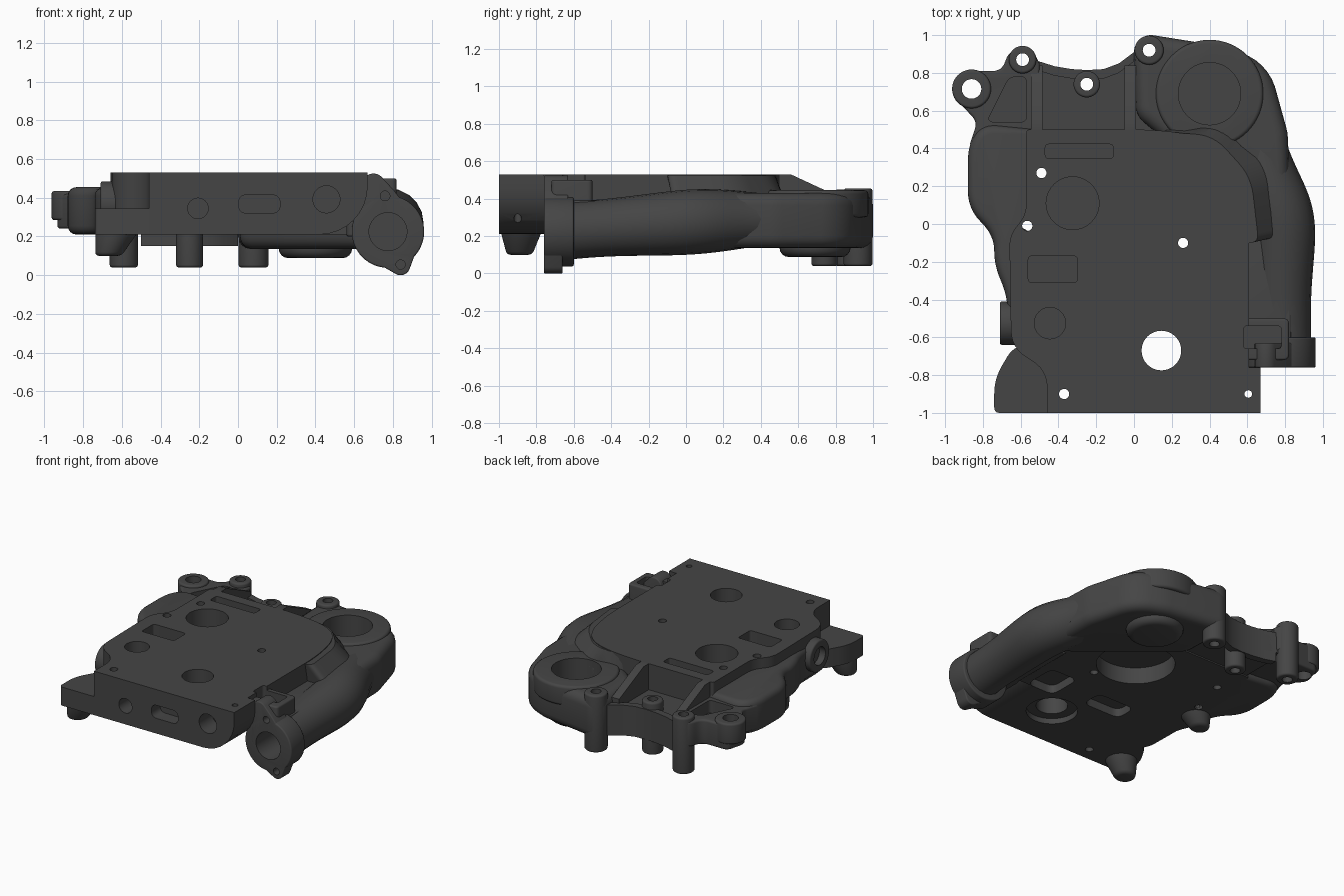
import bpy, bmesh, math
from mathutils import Vector, geometry

if "Cube" in bpy.data.objects:
    bpy.data.objects.remove(bpy.data.objects["Cube"])

mat = bpy.data.materials.new("dark_cast_metal")
mat.diffuse_color = (0.06, 0.06, 0.06, 1)
mat.use_nodes = True
mat.node_tree.nodes["Principled BSDF"].inputs["Base Color"].default_value = mat.diffuse_color


def rounded(pts, seg=6):
    """Corner points (u, v, radius) -> outline with soft corners."""
    out, n = [], len(pts)
    for i, p in enumerate(pts):
        c = Vector(p[:2])
        r = p[2] if len(p) > 2 else 0
        if r == 0:
            out.append(c)
            continue
        a, b = Vector(pts[i - 1][:2]) - c, Vector(pts[(i + 1) % n][:2]) - c
        a = c + a.normalized() * min(r, a.length * .49)
        b = c + b.normalized() * min(r, b.length * .49)
        for k in range(seg + 1):
            t = k / seg
            out.append(a * (1 - t) ** 2 + c * 2 * t * (1 - t) + b * t * t)
    return out


def circle(u, v, r, n=40):
    return [Vector((u + r * math.cos(k * math.tau / n), v + r * math.sin(k * math.tau / n))) for k in range(n)]


def rect(u, v, w, h, r=0.0):
    return rounded([(u + sx * w / 2, v + sy * h / 2, r) for sx, sy in ((-1, -1), (1, -1), (1, 1), (-1, 1))])


def hull(*discs):
    pts = [p for d in discs for p in circle(*d)]
    return [pts[i] for i in geometry.convex_hull_2d(pts)]


def prism(name, outline, lo, hi, bevel=0, axis='z', top=None):
    """Extrude an outline along an axis, optionally to another top outline."""
    def place(p, w):
        return {'z': (p[0], p[1], w), 'y': (p[0], w, p[1]), 'x': (w, p[0], p[1])}[axis]
    bm = bmesh.new()
    a = [bm.verts.new(place(p, lo)) for p in outline]
    b = [bm.verts.new(place(p, hi)) for p in (top or outline)]
    n = len(a)
    bm.faces.new(a)
    bm.faces.new(b)
    for i in range(n):
        bm.faces.new((a[i], a[(i + 1) % n], b[(i + 1) % n], b[i]))
    bmesh.ops.recalc_face_normals(bm, faces=bm.faces)
    if bevel:
        rims = [e for e in bm.edges if (e.verts[0] in a) == (e.verts[1] in a)]
        bmesh.ops.bevel(bm, geom=rims, offset=bevel, segments=4, profile=.5, affect='EDGES', clamp_overlap=False)
    me = bpy.data.meshes.new(name)
    bm.to_mesh(me)
    bm.free()
    ob = bpy.data.objects.new(name, me)
    bpy.context.collection.objects.link(ob)
    return ob


def cut(targets, *shape, **kw):
    """Subtract a prism from each target, then remove it."""
    c = prism("cutter", *shape, **kw)
    c.hide_render = True
    for t in targets:
        m = t.modifiers.new("cut", 'BOOLEAN')
        m.object, m.operation, m.solver = c, 'DIFFERENCE', 'EXACT'
        new = bpy.data.meshes.new_from_object(t.evaluated_get(bpy.context.evaluated_depsgraph_get()))
        t.modifiers.clear()
        t.data = new
    bpy.data.objects.remove(c)


# Main body slab
body = prism("main_body", rounded([
    (-.46, -1), (-.46, -.77, .1), (-.65, -.66, .1), (-.66, -.06, .06), (-.57, .05, .06), (-.57, .5, .02),
    (.12, .5, .12), (.4, .46, .14), (.55, .33, .14), (.61, .05, .14), (.61, -.76), (.67, -.76), (.67, -1)]), .21, .53)

# Lower side casting, corner flange and tapered feet
side = prism("side_casting", rounded([
    (-.5, .5), (-.8, .53, .08), (-.88, .42, .1), (-.88, .08, .1), (-.74, -.06, .1), (-.74, -.22, .1),
    (-.67, -.38, .1), (-.66, -.62), (-.5, -.62)]), .21, .455, .045)
prism("corner_flange", rounded([
    (-.4, -1), (-.74, -1, .03), (-.74, -.82, .08), (-.64, -.65, .06), (-.4, -.62)]), .21, .345)
prism("corner_foot", circle(-.67, -.89, .068), .1, .24, .02, top=circle(-.62, -.88, .115))
prism("side_foot", circle(-.67, -.12, .06), .13, .24, .02, top=circle(-.62, -.12, .11))

# Side port
port = prism("side_port", circle(-.525, .37, .115), -.71, -.55, .012, 'x')
cut([port], circle(-.525, .37, .065), -.8, -.6, axis='x')

# Rear bracket, arched wall and sloping ribs
arc = [(-.5, .86), (-.42, .835), (-.33, .82), (-.25, .815), (-.16, .82), (-.08, .85), (0, .91)]
bracket = prism("rear_bracket", [Vector(p) for p in [(-.55, .45), (-.55, .86)] + arc + [(.1, .97), (.15, .45)]], .22, .34)
wall = prism("arched_wall", [Vector(p) for p in arc] + [Vector((x, y - .05)) for x, y in reversed(arc)], .15, .37)
for x in (-.515, -.02):
    prism("rib", [Vector(p) for p in ((.48, .53), (.56, .53), (.84, .4), (.84, .25), (.48, .25))], x - .03, x + .03, 0, 'x')

# Mounting ear with triangular pocket
ear = prism("mounting_ear", rounded([
    (-.87, .42), (-.83, .54, .04), (-.94, .66, .04), (-.9, .81, .04), (-.7, .81, .05), (-.66, .92, .05),
    (-.54, .93, .05), (-.5, .85), (-.5, .42)]), .24, .42, .015)
cut([ear], rounded([(-.78, .54, .04), (-.57, .54, .03), (-.57, .78, .03), (-.66, .78, .04)]), .33, .6)

# Pump housing with raised collar and bottom dish
pump = prism("pump_housing", hull((.09, .91, .09), (.13, .63, .12), (.42, .66, .285), (.48, .64, .28),
                                  (.6, .45, .215), (.68, .2, .145)), .135, .43, .065)
collar = prism("pump_collar", circle(.4, .69, .285, 64), .3, .445, .02)
prism("pump_dish", circle(.4, .69, .19, 48), .088, .2, .05)

# Mounting posts
for x, y, r, lo, hi, hole in ((-.59, .87, .073, .04, .45, .034), (-.25, .74, .07, .04, .42, .034),
                              (.08, .92, .077, .04, .455, .034), (-.86, .715, .103, .285, .435, .052)):
    post = prism("mounting_post", circle(x, y, r), lo, hi, .014)
    cut([post, bracket, ear, pump, wall], circle(x, y, hole, 24), -.1, .7)

# Sloped shoulder between slab and pump, ledge and recessed lug beside the slab
shoulder = prism("shoulder", rounded([(.1, .5, .1), (.5, .57, .1), (.82, .32, .1), (.83, -.06, .05), (.4, -.06), (.3, .2)]),
                 .33, .525,
                 top=rounded([(.1, .49, .1), (.42, .47, .1), (.62, .25, .1), (.66, -.1, .05), (.4, -.1), (.3, .2)]))
ledge = prism("side_ledge", rect(.7, -.34, .26, .64), .2, .39, .01)
lug = prism("flange_lug", rect(.69, -.61, .26, .22, .03), .2, .5, .012)
cut([lug, body], rect(.68, -.6, .2, .12, .02), .43, .6)

# Swept outlet pipe
cu = bpy.data.curves.new("pipe_path", 'CURVE')
cu.dimensions, cu.bevel_depth, cu.bevel_resolution, cu.use_fill_caps = '3D', 1, 8, True
path = [(.78, -.72, .225, .16), (.785, -.55, .235, .15), (.78, -.35, .25, .155), (.79, -.12, .265, .17),
        (.785, .08, .28, .178), (.7, .25, .285, .16), (.67, .4, .29, .14)]
sp = cu.splines.new('NURBS')
sp.points.add(len(path) - 1)
for p, (x, y, z, r) in zip(sp.points, path):
    p.co, p.radius = (x, y, z, 1), r
sp.order_u, sp.use_endpoint_u, sp.resolution_u = 4, True, 6
tmp = bpy.data.objects.new("pipe_path", cu)
me = bpy.data.meshes.new_from_object(tmp)
bm = bmesh.new()
bm.from_mesh(me)
bmesh.ops.remove_doubles(bm, verts=bm.verts, dist=1e-5)
bmesh.ops.recalc_face_normals(bm, faces=bm.faces)
bm.to_mesh(me)
bm.free()
bpy.data.objects.remove(tmp)
pipe = bpy.data.objects.new("outlet_pipe", me)
bpy.context.collection.objects.link(pipe)
cut([pump, collar, pipe, shoulder], circle(.4, .69, .165, 64), .24, .6)

# Pipe flange with two bolt lobes
flange = prism("pipe_flange", circle(.775, .225, .187, 56), -.76, -.6, .01, 'y')
upper = prism("upper_lobe", hull((.76, .4, .06), (.7, .465, .06), (.7, .25, .07), (.8, .25, .12)), -.76, -.63, .008, 'y')
lower = prism("lower_lobe", hull((.84, .05, .05), (.73, .17, .1), (.82, .17, .11)), -.76, -.66, .008, 'y')
cut([flange, upper, lower, pipe, lug, ledge], circle(.775, .225, .098), -.9, -.48, axis='y')
cut([upper, flange, pipe, lug], circle(.76, .41, .025, 20), -.9, -.67, axis='y')
cut([lower, flange, pipe], circle(.84, .055, .024, 20), -.9, -.69, axis='y')
cut([body], [Vector(p) for p in [(.75, .1), (.4, .1)]] + [
    Vector((.42 + .25 * math.sin(k * math.pi / 16), .46 - .25 * math.cos(k * math.pi / 16))) for k in range(9)]
    + [Vector((.75, .46))], -1.1, -.5, axis='y')

# Body: through holes, blind bores and slots on top
for x, y, r in ((.145, -.67, .105), (-.49, .27, .027), (-.565, -.01, .027), (.26, -.1, .027),
                (-.37, -.9, .027), (.605, -.9, .02)):
    cut([body, side], circle(x, y, r, 32), 0, .7)
for x, y, r in ((-.325, .11, .14), (-.445, -.525, .083)):
    cut([body, side], circle(x, y, r), .38, .7)
cut([body], rect(-.29, .385, .36, .075, .02), .47, .7)
cut([body, side], rect(-.43, -.24, .26, .14, .02), .41, .7)
# Front face ports
cut([body], circle(-.207, .345, .053), -1.1, -.85, axis='y')
cut([body], circle(.457, .392, .07), -1.1, -.85, axis='y')
cut([body], rect(.11, .368, .215, .095, .045), -1.1, -.9, axis='y')
# Underside recesses
cut([body], circle(.12, .16, .26, 56), .1, .33)
cut([body], rounded([(.28, -.5, .06), (.5, -.5, .06), (.5, -.25, .06), (.28, -.25, .06)]), .1, .27)
cut([body], rect(-.1, -.38, .3, .16, .06), .1, .27)
cut([body], circle(.145, -.67, .17, 48), .1, .25)

# Finish
for o in bpy.data.objects:
    o.data.materials.clear()
    o.data.materials.append(mat)
    o.select_set(True)
bpy.context.view_layer.objects.active = body
bpy.ops.object.shade_smooth_by_angle(angle=math.radians(35))
